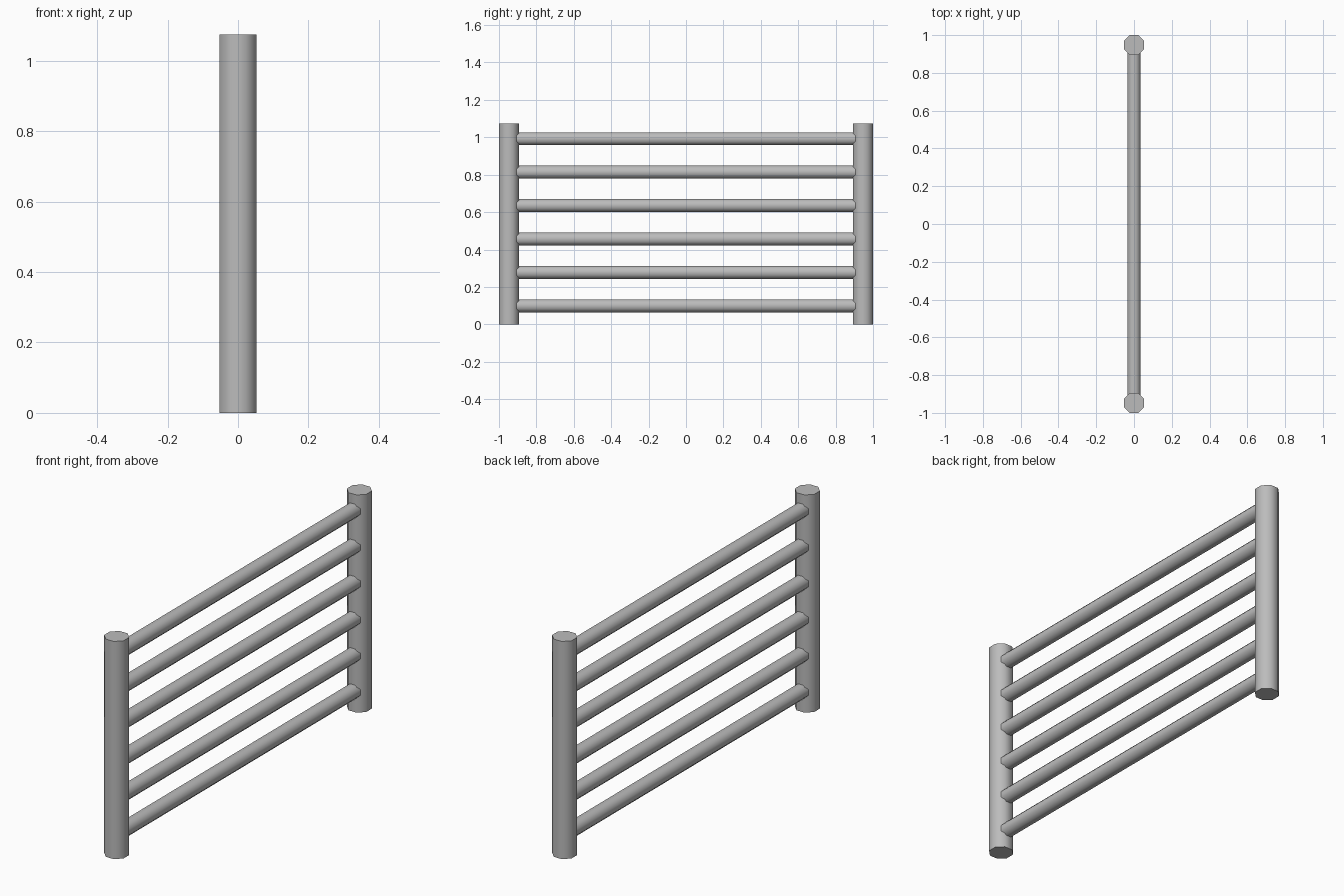
import bpy, math

if "Cube" in bpy.data.objects:
    bpy.data.objects.remove(bpy.data.objects["Cube"])

steel = bpy.data.materials.new("grey_steel")
steel.diffuse_color = (0.5, 0.5, 0.5, 1)
steel.use_nodes = True
steel.node_tree.nodes["Principled BSDF"].inputs["Base Color"].default_value = steel.diffuse_color


def bar(name, apothem, length, location, tilt=0.0):
    """Smooth eight-sided bar with its flats facing the axes."""
    bpy.ops.mesh.primitive_cylinder_add(
        vertices=8, radius=apothem / math.cos(math.pi / 8), depth=length)
    ob = bpy.context.object
    ob.name = name
    # turn the flats onto the axes, then lay the bar down if tilted
    for v in ob.data.vertices:
        x, y, z = v.co
        c, s = math.cos(math.pi / 8), math.sin(math.pi / 8)
        v.co = (x * c - y * s, x * s + y * c, z)
    ob.rotation_euler.x = tilt
    ob.location = location
    ob.data.materials.append(steel)
    bpy.ops.object.shade_smooth_by_angle(angle=math.radians(50))
    return ob


# upright posts at both ends
POST_R, HEIGHT = 0.053, 1.075
for side, label in ((-1, "front"), (1, "back")):
    bar(f"{label}_post", POST_R, HEIGHT, (0, side * (1 - POST_R), HEIGHT / 2))

# six horizontal rails, ends buried in the posts
for i in range(6):
    bar(f"rail_{i + 1}", 0.0345, 1.87, (0, 0, 0.099 + i * 0.1787), math.pi / 2)
